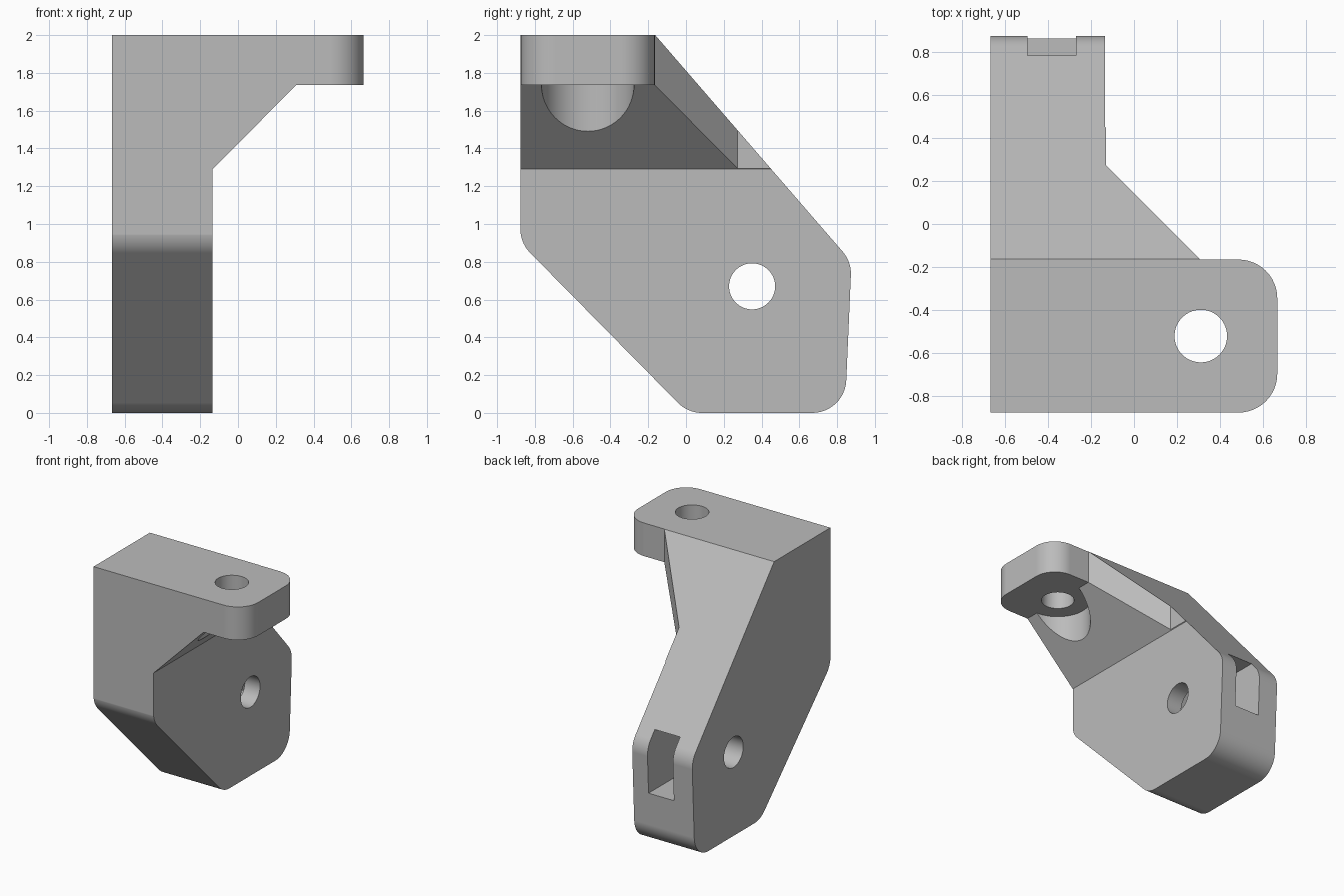
import bpy, bmesh, math
from mathutils import Vector

if "Cube" in bpy.data.objects:
    bpy.data.objects.remove(bpy.data.objects["Cube"])

grey = bpy.data.materials.new("matte grey")
grey.use_nodes = True
grey.diffuse_color = (0.5, 0.5, 0.5, 1)
grey.node_tree.nodes["Principled BSDF"].inputs["Base Color"].default_value = (0.5, 0.5, 0.5, 1)


def rounded(corners, steps=12):
    """Outline from (u, v, radius) corners, with arcs where the radius is set."""
    out = []
    for i, (u, v, r) in enumerate(corners):
        p = Vector((u, v))
        if not r:
            out.append(p)
            continue
        a = (Vector(corners[i - 1][:2]) - p).normalized()
        b = (Vector(corners[(i + 1) % len(corners)][:2]) - p).normalized()
        half = a.angle(b) / 2
        centre = p + (a + b).normalized() * r / math.sin(half)
        start = p + a * r / math.tan(half) - centre
        end = p + b * r / math.tan(half) - centre
        sweep = math.pi - 2 * half
        for k in range(steps + 1):
            t = k / steps
            out.append(centre + (start * math.sin((1 - t) * sweep)
                                 + end * math.sin(t * sweep)) / math.sin(sweep))
    return out


def circle(u, v, r, n=64):
    return [Vector((u + r * math.cos(2 * math.pi * k / n),
                    v + r * math.sin(2 * math.pi * k / n))) for k in range(n)]


def prism(name, outline, axis, low, high):
    """Extrude an outline along x, y or z."""
    place = {"x": lambda u, v, w: (w, u, v),
             "y": lambda u, v, w: (u, w, v),
             "z": lambda u, v, w: (u, v, w)}[axis]
    bm = bmesh.new()
    rings = [[bm.verts.new(place(p.x, p.y, w)) for p in outline] for w in (low, high)]
    for ring in rings:
        bm.faces.new(ring)
    n = len(outline)
    for i in range(n):
        j = (i + 1) % n
        bm.faces.new((rings[0][i], rings[0][j], rings[1][j], rings[1][i]))
    bmesh.ops.recalc_face_normals(bm, faces=bm.faces)
    mesh = bpy.data.meshes.new(name)
    bm.to_mesh(mesh)
    bm.free()
    mesh.materials.append(grey)
    obj = bpy.data.objects.new(name, mesh)
    bpy.context.collection.objects.link(obj)
    return obj


def combine(body, tool, operation):
    bpy.context.view_layer.objects.active = body
    mod = body.modifiers.new("cut", "BOOLEAN")
    mod.operation, mod.solver, mod.object = operation, "EXACT", tool
    bpy.ops.object.modifier_apply(modifier=mod.name)
    bpy.data.objects.remove(tool)


# Front outline: upright, gusset slope and top flange
bracket = prism("bracket", rounded([
    (-0.667, -0.2, 0), (-0.135, -0.2, 0), (-0.135, 1.29, 0), (0.308, 1.735, 0),
    (0.9, 1.735, 0), (0.9, 2, 0), (-0.667, 2, 0)]), "y", -1.2, 1.2)

# Side outline: slanted back, rounded foot
slope = 1.155
side = prism("side_outline", rounded([
    (-0.877, 2 + slope * 0.2, 0), (-0.363, 2 + slope * 0.2, 0),
    (0.876, 0.8, 0.18), (0.841, 0, 0.18), (0.01, 0, 0.18), (-0.877, 0.9, 0.18)]),
    "x", -1.2, 1.2)
combine(bracket, side, "INTERSECT")

# Plan outline: rounded flange and vertical gusset chamfer
plan = prism("plan_outline", rounded([
    (-1.2, -0.875, 0), (0.665, -0.875, 0.18), (0.665, -0.165, 0.18),
    (0.308, -0.165, 0), (-0.13, 0.273, 0), (-0.13, 1.2, 0), (-1.2, 1.2, 0)]),
    "z", -0.4, 2.4)
combine(bracket, plan, "INTERSECT")

# Bolt holes, clearance pocket under the flange, and nut slot in the back
half, hole_y, hole_z = 0.24, 0.35, 0.67
radius = half / math.cos(math.pi / 6)
slot = rounded([(1.2, hole_z - half, 0), (1.2, hole_z + half, 0),
                (hole_y - radius / 2, hole_z + half, 0), (hole_y - radius, hole_z, 0),
                (hole_y - radius / 2, hole_z - half, 0)])
for tool in (
        prism("flange_hole", circle(0.31, -0.52, 0.122), "z", 1.5, 2.3),
        prism("head_pocket", circle(0.31, -0.52, 0.245), "z", 1.0, 1.735),
        prism("nut_slot", slot, "x", -0.495, -0.27),
        prism("upright_hole", circle(hole_y, hole_z, 0.122), "x", -1, 0.3)):
    combine(bracket, tool, "DIFFERENCE")

# Smooth fillets, crisp edges, flat large faces
bpy.ops.object.select_all(action="DESELECT")
bracket.select_set(True)
bpy.context.view_layer.objects.active = bracket
bpy.ops.object.shade_smooth_by_angle(angle=math.radians(25))
normals = bracket.modifiers.new("weighted_normals", "WEIGHTED_NORMAL")
normals.keep_sharp = True
normals.weight = 100
